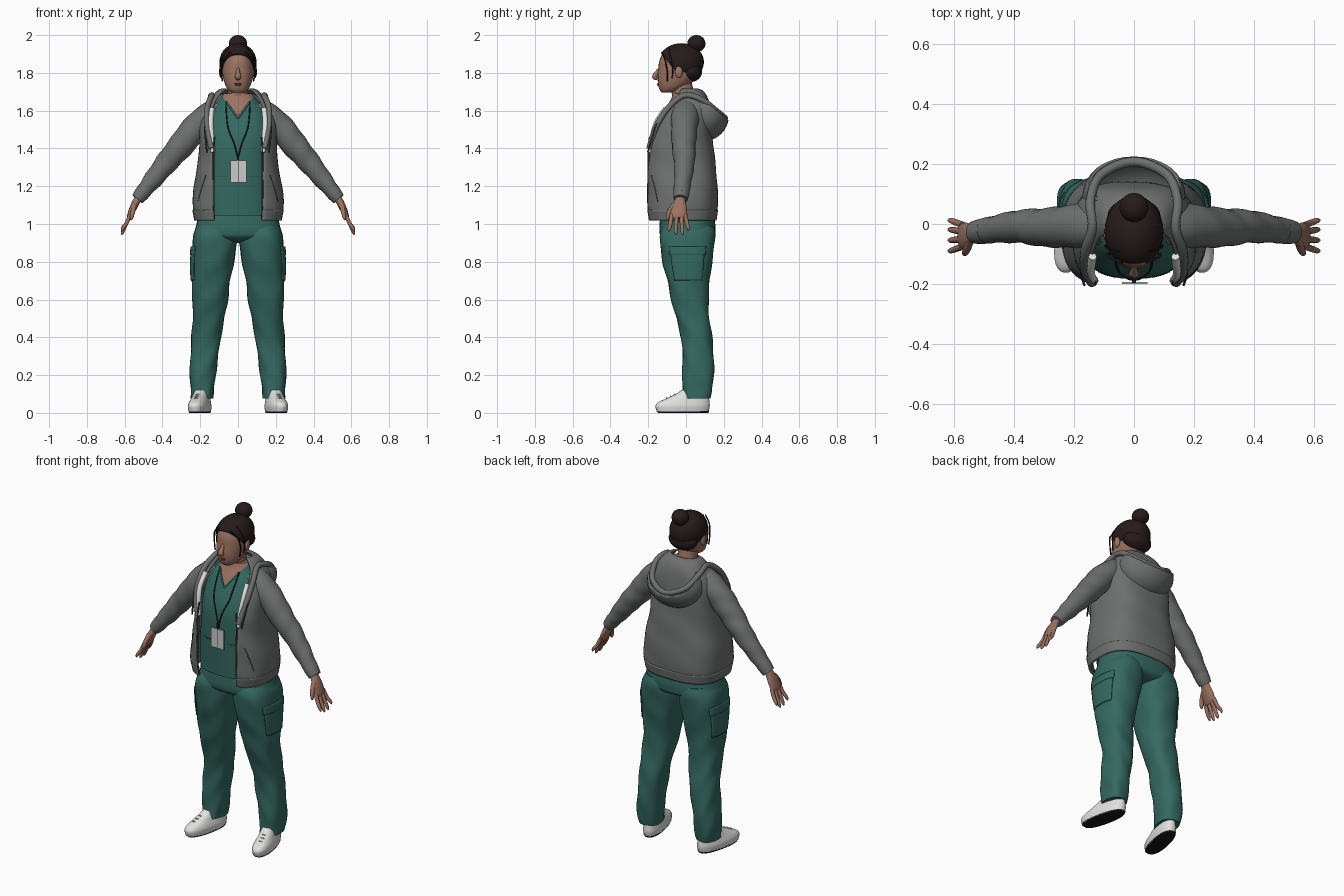
import bpy, bmesh
from math import sin, cos, pi, asin, radians, copysign
from mathutils import Vector, Matrix
from mathutils.bvhtree import BVHTree

cube = bpy.data.objects.get("Cube")
if cube:
    bpy.data.objects.remove(cube)


def material(name, r, g, b):
    m = bpy.data.materials.new(name)
    m.diffuse_color = (r, g, b, 1)
    m.use_nodes = True
    bsdf = m.node_tree.nodes["Principled BSDF"]
    bsdf.inputs["Base Color"].default_value = (r, g, b, 1)
    bsdf.inputs["Roughness"].default_value = 0.8
    return m


SKIN = material("skin", .33, .17, .12)
LIPS = material("lips", .2, .08, .06)
HAIR = material("dark brown hair", .02, .011, .011)
GREY = material("jacket grey", .155, .16, .16)
TEAL = material("scrubs teal", .035, .14, .12)
WHITE = material("off white", .75, .75, .73)
CARD = material("card grey", .6, .6, .6)
BLACK = material("black", .01, .01, .01)
TRIM = material("dark grey trim", .05, .052, .054)


def finish(name, bm, mat, s=1):
    """Mirror if s is -1, then turn the bmesh into a smooth object."""
    bmesh.ops.scale(bm, vec=(s, 1, 1), verts=bm.verts)
    bmesh.ops.recalc_face_normals(bm, faces=bm.faces)
    me = bpy.data.meshes.new(name)
    bm.to_mesh(me)
    bm.free()
    me.materials.append(mat)
    me.shade_smooth()
    me.set_sharp_from_angle(angle=radians(50))
    ob = bpy.data.objects.new(name, me)
    bpy.context.collection.objects.link(ob)
    return ob


def spline(rows, steps):
    """Catmull-Rom resampling of equal-length tuples."""
    out = []
    for i in range(len(rows) - 1):
        p = [rows[max(0, min(len(rows) - 1, i + k))] for k in (-1, 0, 1, 2)]
        for j in range(steps):
            t = j / steps
            out.append([b + .5 * t * (c - a + t * (2*a - 5*b + 4*c - d + t * (3*(b - c) + d - a)))
                        for a, b, c, d in zip(*p)])
    return out + [list(rows[-1])]


def skin_rows(name, rows, mat, s=1, closed=True):
    """Bridge rows of points into a surface."""
    bm = bmesh.new()
    vs = [[bm.verts.new(p) for p in row] for row in rows]
    n = len(vs[0])
    for a, b in zip(vs, vs[1:]):
        for i in range(n if closed else n - 1):
            k = (i + 1) % n
            bm.faces.new((a[i], a[k], b[k], b[i]))
    if closed:
        bm.faces.new(vs[0])
        bm.faces.new(vs[-1])
    return finish(name, bm, mat, s)


def zloft(name, keys, mat, s=1, p=.85, n=32, steps=5, span=None, grow=0, fold=0):
    """Loft level rings (z, centre x, half width, front y, back y[, front gap])."""
    rows, closed = [], True
    for z, cx, rx, yf, yb, *gap in spline(keys, steps):
        a0, a1 = (radians(a) for a in span) if span else (0, 2 * pi)
        if gap:
            a0 = asin(min(.98, gap[0] / rx) ** (1 / p))
            a1 = 2 * pi - a0
        closed = not (span or gap)
        row = []
        for i in range(n):
            a = a0 + (a1 - a0) * i / (n if closed else n - 1)
            w = grow + fold * (sin(z * 34 + 4 * a) + .8 * sin(z * 17 - 3 * a))
            sx, sy = (copysign(abs(v) ** p, v) for v in (sin(a), cos(a)))
            row.append((cx + (rx + w) * sx, (yf + yb) / 2 - ((yb - yf) / 2 + w) * sy, z))
        rows.append(row)
    return skin_rows(name, rows, mat, s, closed)


def tube(name, keys, mat, s=1, n=20, steps=5, fold=0):
    """Loft (x, y, z, radius along y, radius across) rings square to their path."""
    pts = spline(keys, steps)
    rows = []
    for i, (x, y, z, ry, rn) in enumerate(pts):
        t = Vector(pts[min(i + 1, len(pts) - 1)][:3]) - Vector(pts[max(i - 1, 0)][:3])
        t.normalize()
        u = (Vector((0, 1, 0)) - t * t.y).normalized()
        v = t.cross(u)
        row = []
        for k in range(n):
            a = 2 * pi * k / n
            w = fold * sin(z * 70 + 2 * a)
            row.append(Vector((x, y, z)) + u * (ry + w) * cos(a) + v * (rn + w) * sin(a))
        rows.append(row)
    return skin_rows(name, rows, mat, s)


def cord(name, pts, r, mat, s=1):
    cu = bpy.data.curves.new(name, 'CURVE')
    cu.dimensions = '3D'
    cu.bevel_depth, cu.bevel_resolution, cu.use_fill_caps = r, 2, True
    path = spline(pts, 6)
    sp = cu.splines.new('POLY')
    sp.points.add(len(path) - 1)
    for q, (x, y, z) in zip(sp.points, path):
        q.co = (x * s, y, z, 1)
    cu.materials.append(mat)
    ob = bpy.data.objects.new(name, cu)
    bpy.context.collection.objects.link(ob)


def ball(name, loc, size, mat, s=1, cut=None, fill=True):
    """Ellipsoid, optionally cut by a plane (point, normal pointing to the removed side)."""
    bm = bmesh.new()
    bmesh.ops.create_uvsphere(bm, u_segments=32, v_segments=20, radius=1)
    bmesh.ops.transform(bm, matrix=Matrix.Translation(loc) @ Matrix.Diagonal((*size, 1)), verts=bm.verts)
    if cut:
        bmesh.ops.bisect_plane(bm, geom=bm.verts[:] + bm.edges[:] + bm.faces[:],
                               plane_co=cut[0], plane_no=cut[1], clear_outer=True)
        if fill:
            bmesh.ops.holes_fill(bm, edges=[e for e in bm.edges if e.is_boundary])
    return finish(name, bm, mat, s)


def box(name, loc, size, mat):
    bm = bmesh.new()
    bmesh.ops.create_cube(bm, size=1)
    bmesh.ops.transform(bm, matrix=Matrix.Translation(loc) @ Matrix.Diagonal((*size, 1)), verts=bm.verts)
    return finish(name, bm, mat)


def thicken(ob, t):
    m = ob.modifiers.new("thickness", 'SOLIDIFY')
    m.thickness, m.offset = t, 0


# Head, neck and face
zloft("head", [(1.695, 0, .03, -.128, -.07), (1.71, 0, .052, -.14, -.03), (1.74, 0, .069, -.148, .02),
               (1.78, 0, .08, -.15, .06), (1.82, 0, .084, -.146, .075), (1.86, 0, .081, -.142, .075),
               (1.9, 0, .07, -.124, .065), (1.94, 0, .042, -.08, .03)], SKIN, p=.92)
zloft("neck", [(1.6, 0, .07, -.08, .06), (1.66, 0, .056, -.07, .05), (1.75, 0, .054, -.09, .03)], SKIN, p=1)
tube("nose", [(0, -.138, 1.825, .008, .008), (0, -.152, 1.802, .012, .011), (0, -.167, 1.779, .013, .017),
              (0, -.152, 1.768, .008, .012)], SKIN)
cord("upper_lip", [(-.03, -.135, 1.745), (0, -.15, 1.741), (.03, -.135, 1.745)], .004, LIPS)
cord("lower_lip", [(-.022, -.138, 1.739), (0, -.149, 1.734), (.022, -.138, 1.739)], .004, LIPS)

# Hair
ball("hair_cap", (0, -.025, 1.857), (.098, .12, .1), HAIR,
     cut=((0, -.02, 1.765), Vector((0, -.14, -.115)).normalized()))
ball("nape_hair", (0, .026, 1.81), (.088, .06, .058), HAIR)
ball("hair_bun", (0, .055, 1.955), (.048, .048, .045), HAIR)
for s, side in ((1, "left"), (-1, "right")):
    ball(side + "_ear", (.089, -.038, 1.805), (.012, .02, .033), SKIN, s)
    cord(side + "_eyelid", [(.018, -.138, 1.819), (.032, -.135, 1.817), (.046, -.123, 1.819)], .0025, LIPS, s)
    cord(side + "_brow", [(.016, -.139, 1.838), (.034, -.133, 1.844), (.054, -.115, 1.838)], .0025, LIPS, s)
    cord(side + "_hair_lock", [(.04, -.128, 1.91), (.078, -.112, 1.87), (.088, -.1, 1.81), (.082, -.1, 1.755)],
         .004, HAIR, s)
    cord(side + "_loose_strand", [(.05, -.09, 1.93), (.09, -.08, 1.87), (.094, -.07, 1.81), (.088, -.075, 1.77)],
         .003, HAIR, s)

# Scrub top with a cut V neck showing skin
shirt = zloft("scrub_top", [(1.045, 0, .2, -.175, .13), (1.2, 0, .2, -.18, .13), (1.32, 0, .185, -.183, .12),
                            (1.42, 0, .18, -.18, .115), (1.5, 0, .175, -.16, .11), (1.6, 0, .15, -.115, .1),
                            (1.66, 0, .1, -.08, .08), (1.69, 0, .075, -.07, .06)], TEAL, n=40)
V_Z, V_SLOPE = 1.56, 1.4
bm = bmesh.new()
bm.from_mesh(shirt.data)
for k in (1, -1):
    bmesh.ops.bisect_plane(bm, geom=bm.verts[:] + bm.edges[:] + bm.faces[:],
                           plane_co=(0, 0, V_Z), plane_no=(k * V_SLOPE, 0, -1))
for f in bm.faces:
    c = f.calc_center_median()
    f.material_index = int(c.y < 0 and c.z > V_Z + V_SLOPE * abs(c.x))
surface = BVHTree.FromBMesh(bm)
bm.to_mesh(shirt.data)
bm.free()
shirt.data.materials.append(SKIN)


def on_chest(x, z, lift):
    hit = surface.ray_cast(Vector((x, -1, z)), Vector((0, 1, 0)))[0]
    return (x, (hit.y if hit else -.07) - lift, z)


for s, side in ((1, "left"), (-1, "right")):
    cord(side + "_neckline", [on_chest(x, V_Z + V_SLOPE * x, 0) for x in (0, .02, .04, .06)], .005, TEAL, s)
    cord(side + "_lanyard", [on_chest(x, z, .003) for x, z in
                             ((.064, 1.65), (.06, 1.57), (.05, 1.5), (.022, 1.43), (.003, 1.36))], .0035, BLACK, s)
    cord(side + "_shirt_pocket_seam", [on_chest(x, 1.25, 0) for x in (.06, .09, .12)], .002, TRIM, s)
box("badge", (.002, -.196, 1.278), (.085, .007, .115), CARD)
box("badge_clip", (0, -.192, 1.35), (.013, .01, .03), BLACK)
box("badge_crease", (.002, -.2, 1.278), (.002, .002, .115), TRIM)

# Open jacket, waistband and hood
JACKET = [(1.03, 0, .222, -.2, .152, .125), (1.085, 0, .235, -.212, .162, .13), (1.2, 0, .228, -.214, .162, .13),
          (1.33, 0, .205, -.212, .148, .13), (1.43, 0, .2, -.206, .137, .137), (1.52, 0, .198, -.175, .133, .145),
          (1.6, 0, .178, -.125, .127, .135), (1.66, 0, .138, -.075, .112, .115), (1.7, 0, .105, -.045, .085, .085),
          (1.712, 0, .08, -.03, .055, .065)]
thicken(zloft("jacket_body", JACKET, GREY, p=.72, n=48, fold=.0015), .012)
thicken(zloft("jacket_waistband", [(1.02, 0, .224, -.202, .154, .125), (1.075, 0, .234, -.212, .162, .13)],
              GREY, p=.72, n=48), .016)
thicken(ball("hood", (0, .095, 1.575), (.165, .126, .13), GREY,
             cut=((0, .1, 1.65), Vector((0, .64, .77)).normalized()), fill=False), .012)
RIM = [(.14, -.195, 1.4), (.163, -.155, 1.52), (.162, -.09, 1.62), (.138, -.01, 1.68),
       (.145, .08, 1.66), (.108, .165, 1.595), (0, .207, 1.56)]
cord("hood_rim", RIM + [(-x, y, z) for x, y, z in RIM[-2::-1]], .016, GREY)

# Pelvis of the trousers
zloft("trouser_hips", [(1.1, 0, .2, -.13, .14), (1.0, 0, .22, -.14, .155), (.955, 0, .23, -.14, .155),
                       (.93, 0, .215, -.13, .148), (.91, 0, .13, -.095, .115), (.9, 0, .03, -.03, .05)],
      TEAL, p=.78)
LEG = [(.99, .115, .1, -.12, .14), (.93, .122, .118, -.139, .155), (.8, .134, .114, -.123, .14),
       (.7, .143, .103, -.1, .125), (.6, .148, .094, -.08, .118), (.5, .157, .084, -.05, .125),
       (.4, .167, .078, -.026, .14), (.3, .177, .073, -.02, .145), (.2, .188, .069, -.02, .147),
       (.12, .19, .062, -.018, .14), (.075, .19, .059, -.022, .13)]
POCKET = [(.88, .127, .116, -.132, .148), LEG[2], LEG[3]]
FLAP = [POCKET[0], (.835, .131, .115, -.127, .144)]

for s, side in ((1, "left"), (-1, "right")):
    # Trouser leg with cargo pocket
    zloft(side + "_trouser_leg", LEG, TEAL, s, p=.82, fold=.0022)
    thicken(zloft(side + "_cargo_pocket", POCKET, TEAL, s, p=.82, span=(55, 125), grow=.003, n=14), .006)
    thicken(zloft(side + "_pocket_flap", FLAP, TEAL, s, p=.82, span=(52, 128), grow=.006, n=14), .006)

    # Shoe, sole and laces, turned outward
    turn = Matrix.Translation((s * .199, 0, 0)) @ Matrix.Rotation(s * radians(12), 4, 'Z')
    for ob in (zloft(side + "_shoe", [(.006, 0, .05, -.157, .122), (.035, 0, .053, -.165, .128),
                                      (.055, 0, .049, -.152, .127), (.075, 0, .043, -.11, .125),
                                      (.1, 0, .038, -.055, .12), (.12, 0, .034, -.025, .115)], WHITE, s, p=.85),
               zloft(side + "_sole", [(0, 0, .047, -.15, .12), (.009, 0, .051, -.16, .125)], BLACK, s, p=.85)):
        ob.data.transform(turn)
    for i in range(3):
        y, z = -.105 + .022 * i, .08 + .01 * i
        cord(f"{side}_lace_{i + 1}", [(.182 - .21 * y, y + .012, z - .012), (.2 - .21 * y, y, z),
                                      (.218 - .21 * y, y + .012, z - .012)], .003, CARD, s)

    # Sleeve and cuff
    tube(side + "_sleeve", [(.10, 0, 1.61, .072, .058), (.17, -.005, 1.565, .073, .068),
                            (.24, -.01, 1.492, .069, .072), (.31, -.012, 1.405, .063, .067),
                            (.37, -.008, 1.335, .056, .06), (.45, -.016, 1.235, .047, .049),
                            (.515, -.026, 1.155, .039, .037)], GREY, s, fold=.002)
    tube(side + "_cuff", [(.49, -.022, 1.186, .043, .041), (.51, -.025, 1.16, .042, .04),
                          (.533, -.028, 1.132, .037, .034)], GREY, s)

    # Hand
    tube(side + "_palm", [(.51, -.027, 1.16, .026, .022), (.535, -.031, 1.125, .028, .02),
                          (.555, -.037, 1.085, .042, .019), (.572, -.04, 1.045, .043, .015),
                          (.578, -.04, 1.03, .036, .01)], SKIN, s)
    for i, (y, tip) in enumerate(((-.075, .96), (-.05, .943), (-.025, .943), (-.003, .966))):
        out = (y + .04) * .2
        tube(f"{side}_finger_{i + 1}", [(.57, y, 1.05, .0115, .011), (.59, y + out, 1.005, .011, .0105),
                                        (.61, y + 2 * out, tip + .015, .009, .009),
                                        (.616, y + 2 * out, tip, .003, .003)], SKIN, s, n=10, steps=3)
    tube(side + "_thumb", [(.548, -.06, 1.105, .014, .014), (.556, -.085, 1.07, .013, .013),
                           (.563, -.097, 1.035, .01, .01), (.566, -.098, 1.02, .003, .003)], SKIN, s, n=10, steps=3)

    # Jacket lining, zip and drawstring
    cord(side + "_lining", [(.132, -.188, 1.38), (.139, -.178, 1.46), (.144, -.154, 1.54), (.138, -.108, 1.61)],
         .014, WHITE, s)
    cord(side + "_zip", [(.126, -.188, 1.025), (.13, -.2, 1.1), (.13, -.2, 1.25), (.13, -.198, 1.38),
                         (.124, -.192, 1.46)], .005, TRIM, s)
    cord(side + "_drawstring", [(.168, -.118, 1.6), (.176, -.16, 1.52), (.172, -.182, 1.45), (.165, -.203, 1.38)],
         .004, TRIM, s)
    cord(side + "_jacket_pocket_seam", [(.17, -.184, 1.26), (.19, -.168, 1.2), (.212, -.15, 1.12)], .002, TRIM, s)
